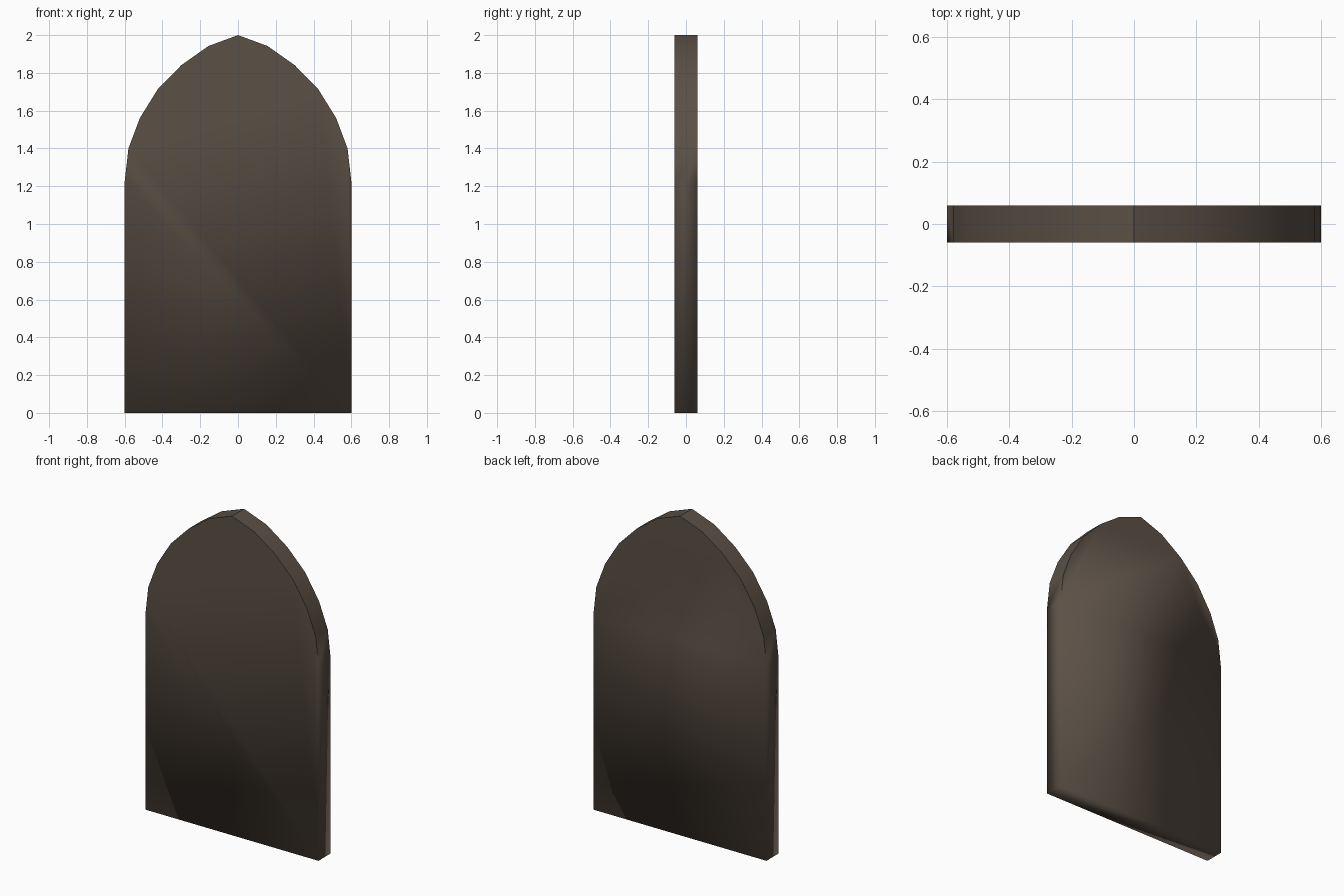
import bpy, bmesh

if "Cube" in bpy.data.objects:
    bpy.data.objects.remove(bpy.data.objects["Cube"])

# Right half of the pointed arch, from the shoulder to the tip
half = [(0.6, 1.225), (0.58, 1.40), (0.52, 1.56), (0.424, 1.715), (0.30, 1.841), (0.157, 1.942)]
outline = [(-0.6, 0), (0.6, 0)] + half + [(0, 2)] + [(-x, z) for x, z in reversed(half)]
DEPTH = 0.12
SHOULDER = 1.225

# Slab: outline extruded from front to back
bm = bmesh.new()
front = bm.faces.new([bm.verts.new((x, -DEPTH / 2, z)) for x, z in outline])
back = bmesh.ops.extrude_face_region(bm, geom=[front], use_keep_orig=True)
bmesh.ops.translate(bm, vec=(0, DEPTH, 0),
                    verts=[v for v in back["geom"] if isinstance(v, bmesh.types.BMVert)])
bmesh.ops.recalc_face_normals(bm, faces=bm.faces[:])

# Smooth shading, with crisp arch rims and tip
for f in bm.faces:
    f.smooth = True
for e in bm.edges:
    a, b = (v.co for v in e.verts)
    on_rim = abs(a.y - b.y) < 1e-4 and min(a.z, b.z) > SHOULDER - 1e-3
    on_tip = min(a.z, b.z) > 1.99
    e.smooth = not (on_rim or on_tip)

mesh = bpy.data.meshes.new("arched_slab")
bm.to_mesh(mesh)
bm.free()

# Dark brown stone or wood colour
mat = bpy.data.materials.new("dark brown")
mat.diffuse_color = (0.105, 0.08, 0.06, 1)
mat.use_nodes = True
mat.node_tree.nodes["Principled BSDF"].inputs["Base Color"].default_value = mat.diffuse_color
mesh.materials.append(mat)
bpy.context.collection.objects.link(bpy.data.objects.new("arched_slab", mesh))
